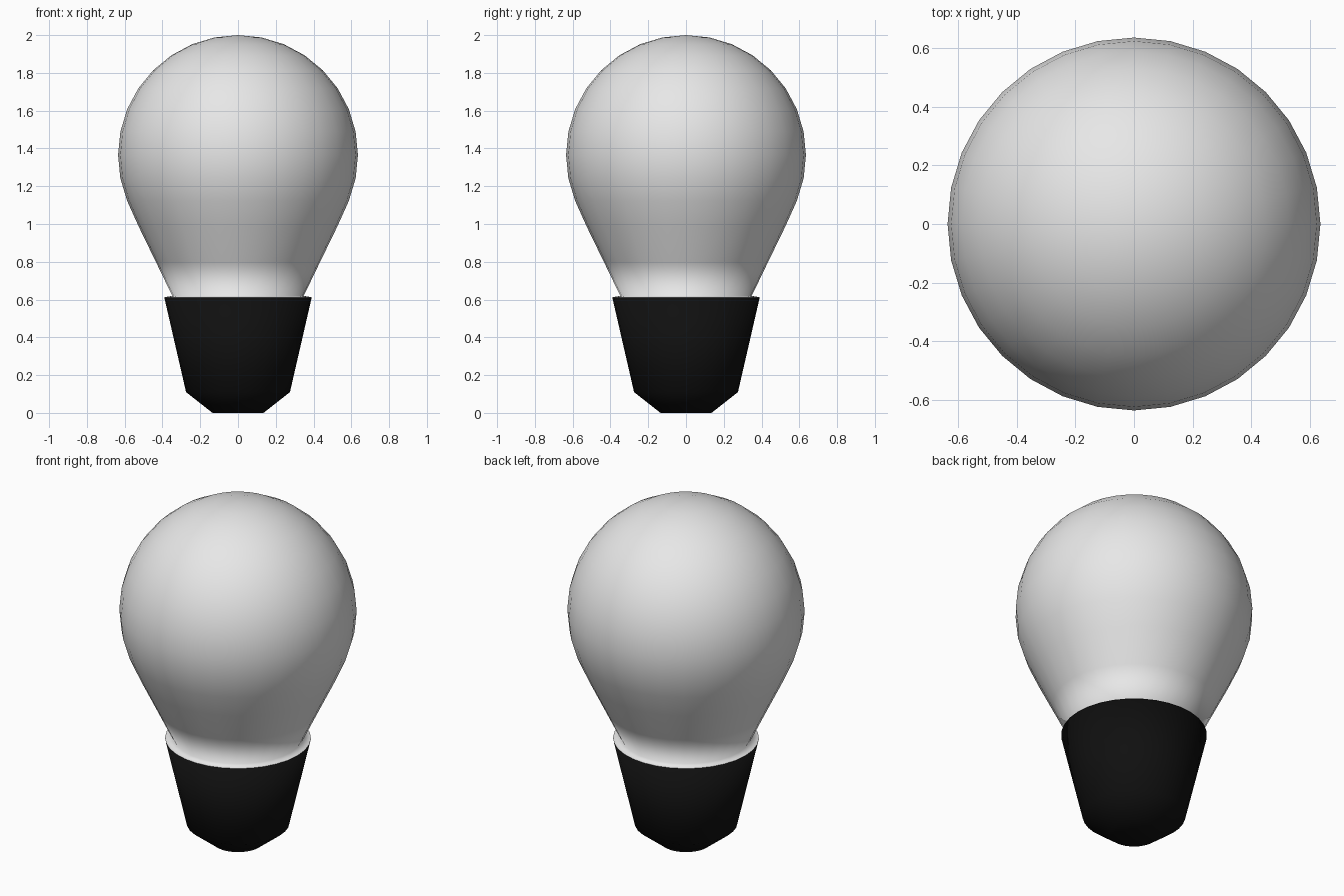
import bpy, bmesh, math

if "Cube" in bpy.data.objects:
    bpy.data.objects.remove(bpy.data.objects["Cube"])

SIDES = 32


def material(name, value):
    m = bpy.data.materials.new(name)
    m.diffuse_color = (value, value, value, 1)
    m.use_nodes = True
    m.node_tree.nodes["Principled BSDF"].inputs["Base Color"].default_value = m.diffuse_color
    return m


def lathe(name, profile, mat, sharp_angle=None):
    """Spin (radius, height) points about z; zero radius makes a pole."""
    bm = bmesh.new()
    rings = []
    for r, z in profile:
        if r < 1e-6:
            rings.append([bm.verts.new((0, 0, z))] * SIDES)
        else:
            rings.append([bm.verts.new((r * math.cos(2 * math.pi * i / SIDES),
                                        r * math.sin(2 * math.pi * i / SIDES), z))
                          for i in range(SIDES)])
    for a, b in zip(rings, rings[1:]):
        for i in range(SIDES):
            j = (i + 1) % SIDES
            corners = list(dict.fromkeys((a[i], a[j], b[j], b[i])))
            bm.faces.new(corners).smooth = True
    if sharp_angle:
        for e in bm.edges:
            if len(e.link_faces) == 2 and e.calc_face_angle(0) > sharp_angle:
                e.smooth = False
    me = bpy.data.meshes.new(name)
    bm.to_mesh(me)
    bm.free()
    me.materials.append(mat)
    ob = bpy.data.objects.new(name, me)
    bpy.context.collection.objects.link(ob)
    return ob


# Glass: flared rim and tapering neck, then a round globe
R, CZ = 0.635, 1.365
glass = [(0.39, 0.612), (0.348, 0.62), (0.435, 0.80), (0.525, 0.985)]
for k in range(-2, 9):
    a = k * math.pi / 16
    glass.append((R * math.cos(a), CZ + R * math.sin(a)))
lathe("glass_bulb", glass, material("white", 0.8))

# Socket base: tapered cup with a chamfered foot
lathe("socket_base", [(0, 0), (0.135, 0), (0.275, 0.11), (0.39, 0.61), (0, 0.61)],
      material("black", 0.005), math.radians(30))
